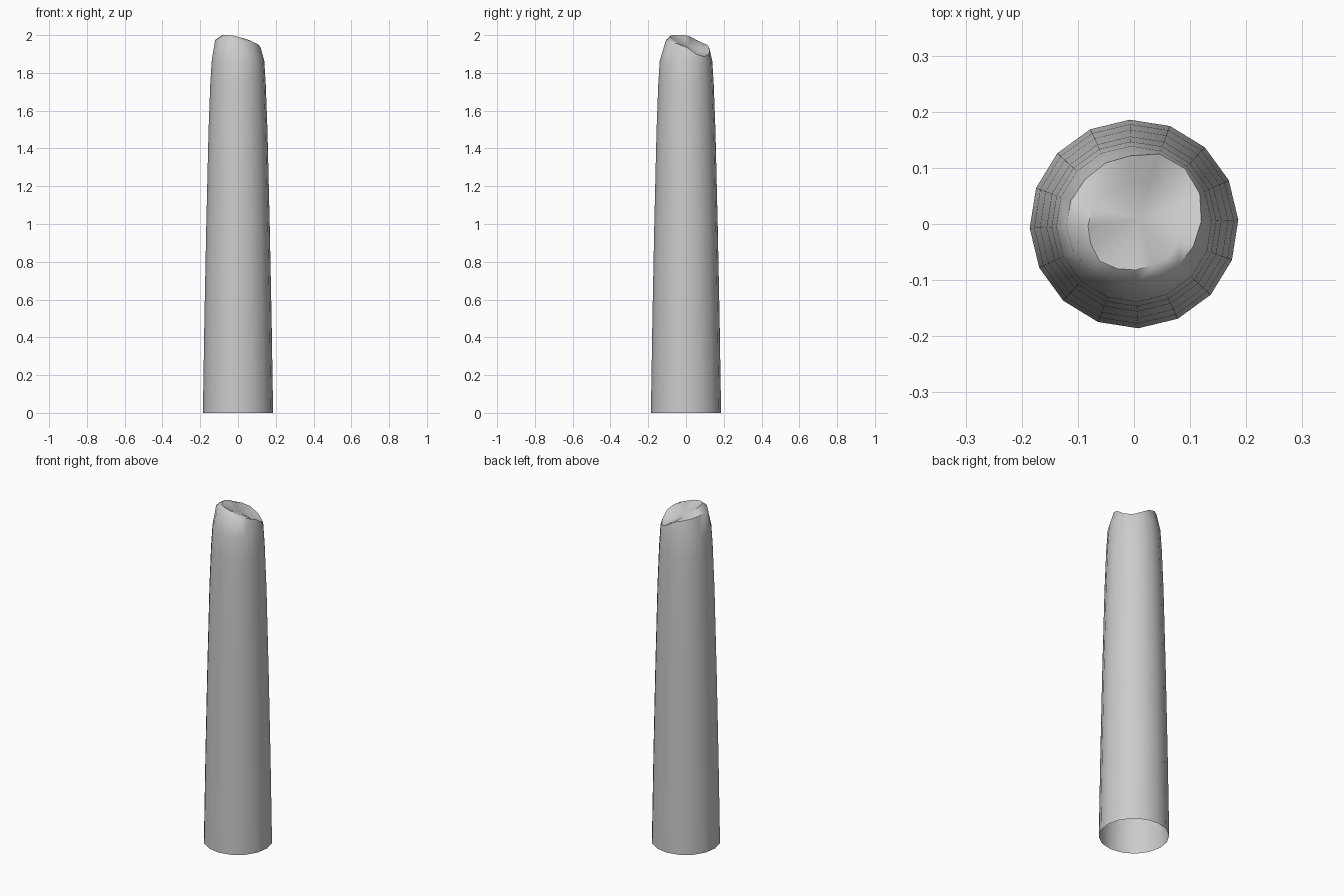
import bpy, bmesh, math

if "Cube" in bpy.data.objects:
    bpy.data.objects.remove(bpy.data.objects["Cube"])

SIDES = 16
TURN = math.radians(2.3)

# Shaft rings: radius, height
shaft = [(.186, 0), (.178, .5), (.168, 1.0), (.156, 1.5), (.147, 1.74), (.139, 1.865)]
# Uneven broken rim, counter-clockwise from +x: radius, height
rim = [(.120, 1.935), (.129, 1.90), (.134, 1.885), (.133, 1.905),
       (.122, 1.937), (.120, 1.95), (.118, 1.96), (.120, 1.97),
       (.121, 1.975), (.119, 1.98), (.113, 1.983), (.110, 1.977),
       (.107, 1.97), (.108, 1.965), (.109, 1.963), (.113, 1.952)]
# Inner lip of the break
lip = [(.085, 1.93), (.08, 1.905), (.08, 1.90), (.08, 1.915),
       (.075, 1.935), (.07, 1.955), (.075, 1.975), (.08, 1.99),
       (.082, 2.0), (.085, 2.0), (.09, 2.0), (.085, 1.998),
       (.082, 1.99), (.08, 1.982), (.085, 1.972), (.085, 1.955)]

bm = bmesh.new()


def ring(points):
    verts = []
    for i, (r, z) in enumerate(points):
        a = TURN + i * math.tau / SIDES
        verts.append(bm.verts.new((r * math.cos(a), r * math.sin(a), z)))
    return verts


rings = [ring([p] * SIDES) for p in shaft] + [ring(rim), ring(lip)]
for low, high in zip(rings, rings[1:]):
    for i in range(SIDES):
        j = (i + 1) % SIDES
        bm.faces.new((low[i], low[j], high[j], high[i]))

# Hollow in the middle of the broken top; the base stays open
hub = bm.verts.new((0.01, 0.01, 1.945))
for i in range(SIDES):
    bm.faces.new((rings[-1][i], rings[-1][(i + 1) % SIDES], hub))

mesh = bpy.data.meshes.new("broken_post")
bm.to_mesh(mesh)
bm.free()
post = bpy.data.objects.new("broken_post", mesh)
bpy.context.collection.objects.link(post)
bpy.context.view_layer.objects.active = post
post.select_set(True)
bpy.ops.object.shade_smooth_by_angle(angle=math.radians(50))
